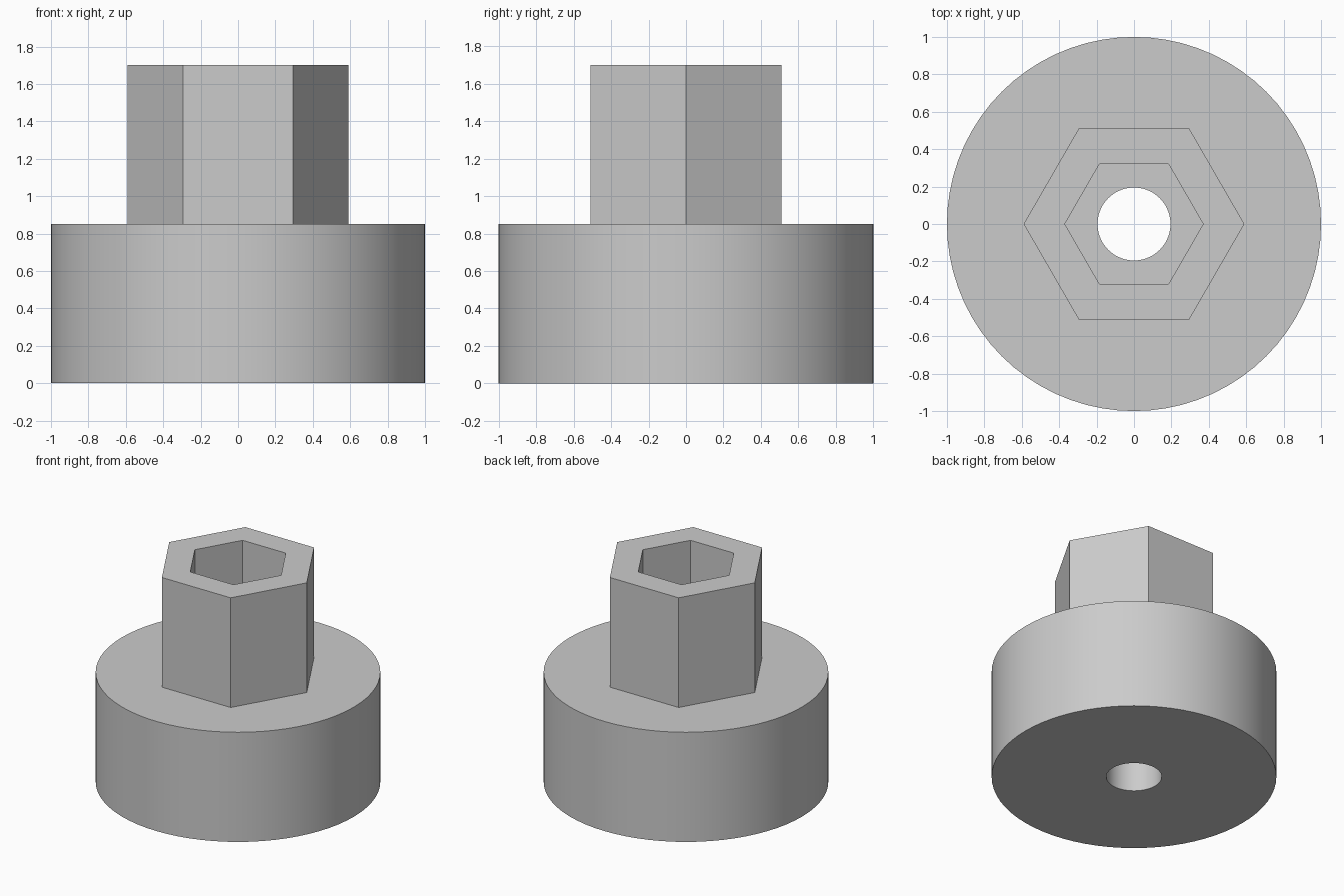
import bpy
import bmesh
from math import cos, sin, tau, radians

cube = bpy.data.objects.get("Cube")
if cube:
    bpy.data.objects.remove(cube, do_unlink=True)

GREY = (0.6, 0.6, 0.6, 1)
grey = bpy.data.materials.new("plain grey")
grey.use_nodes = True
grey.diffuse_color = GREY
grey.node_tree.nodes["Principled BSDF"].inputs["Base Color"].default_value = GREY


def tube(name, sides, outer, inner, bottom, top):
    """Upright tube with the given number of sides."""
    bm = bmesh.new()
    profile = [(outer, bottom), (outer, top), (inner, top), (inner, bottom)]
    rings = [[bm.verts.new((r * cos(tau * i / sides), r * sin(tau * i / sides), z))
              for i in range(sides)] for r, z in profile]
    for k, ring in enumerate(rings):
        above = rings[(k + 1) % len(rings)]
        for i in range(sides):
            j = (i + 1) % sides
            bm.faces.new((ring[i], ring[j], above[j], above[i]))
    bmesh.ops.recalc_face_normals(bm, faces=bm.faces)
    mesh = bpy.data.meshes.new(name)
    bm.to_mesh(mesh)
    bm.free()
    mesh.materials.append(grey)
    obj = bpy.data.objects.new(name, mesh)
    bpy.context.collection.objects.link(obj)
    return obj


# Round base with a through hole
base = tube("round_base", 72, 1.0, 0.195, 0, 0.85)
bpy.ops.object.select_all(action="DESELECT")
base.select_set(True)
bpy.context.view_layer.objects.active = base
bpy.ops.object.shade_smooth_by_angle(angle=radians(30))

# Hexagonal boss with a hexagonal socket, standing on the base
tube("hex_socket", 6, 0.59, 0.37, 0.85, 1.7)
